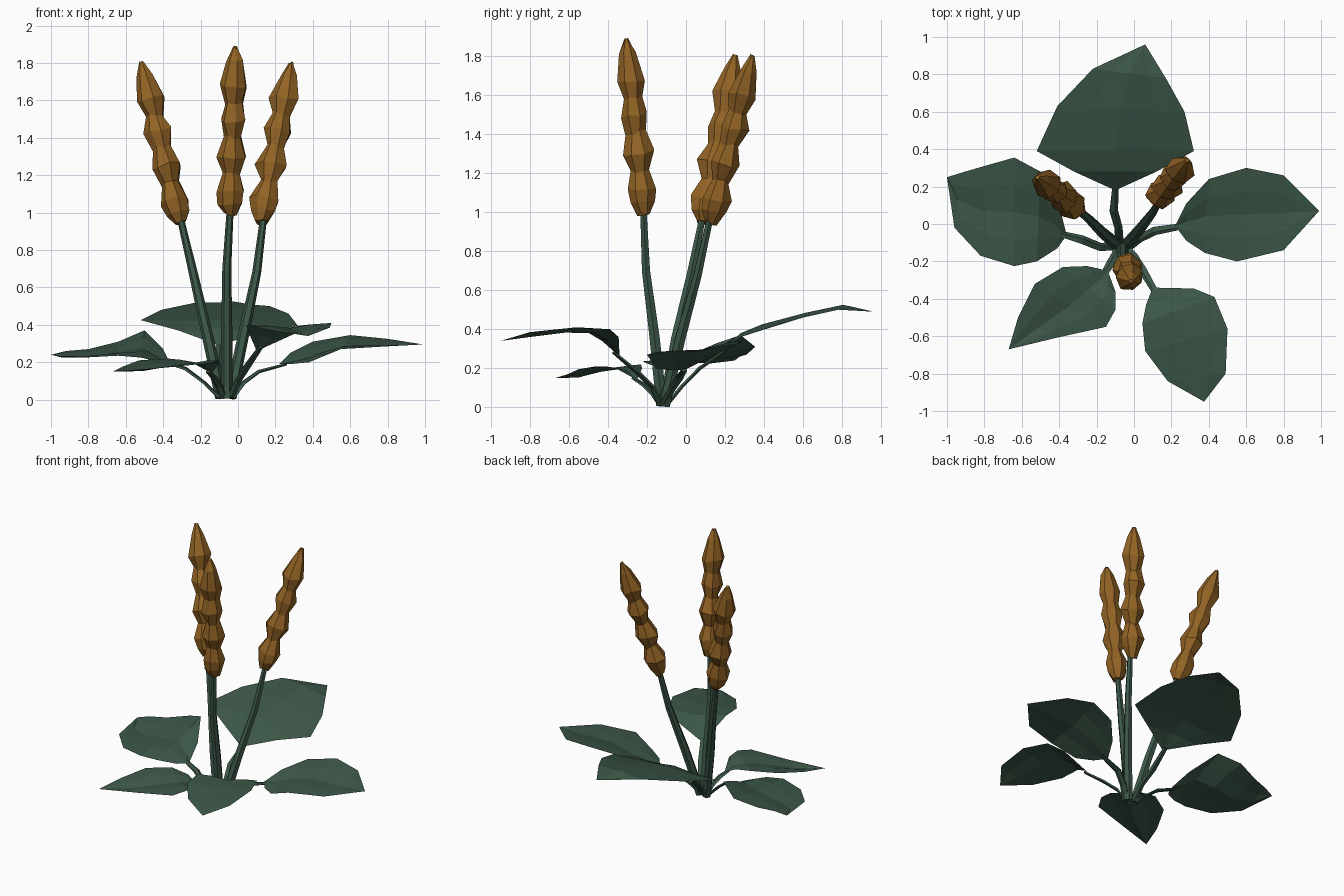
import bpy, math, random
from mathutils import Vector

random.seed(4)


def material(name, rgb):
    m = bpy.data.materials.new(name)
    m.diffuse_color = (*rgb, 1)
    return m


GREEN = material("leaf green", (0.045, 0.095, 0.064))
OCHRE = material("flower ochre", (0.29, 0.125, 0.018))


def make(name, verts, faces, mat):
    me = bpy.data.meshes.new(name)
    me.from_pydata([tuple(v) for v in verts], [], faces)
    me.materials.append(mat)
    ob = bpy.data.objects.new(name, me)
    bpy.context.collection.objects.link(ob)
    return ob


def tube(name, path, widths, mat, sides=6, flat=1.0, jitter=0.0):
    """Faceted tube along a path; flat < 1 squashes it vertically."""
    pts = [Vector(p) for p in path]
    verts, faces = [], []
    for i, p in enumerate(pts):
        t = (pts[min(i + 1, len(pts) - 1)] - pts[max(i - 1, 0)]).normalized()
        ref = Vector((0, 0, 1)) if abs(t.z) < 0.9 else Vector((0, 1, 0))
        u = t.cross(ref).normalized()
        v = u.cross(t)
        for k in range(sides):
            a = 2 * math.pi * k / sides
            r = widths[i] * (1 + random.uniform(-jitter, jitter))
            q = p + r * (math.cos(a) * u + flat * math.sin(a) * v)
            q += t * random.uniform(-jitter, jitter) * 0.1
            q.z = max(q.z, 0)
            verts.append(q)
    for i in range(len(pts) - 1):
        for k in range(sides):
            a, b = i * sides + k, i * sides + (k + 1) % sides
            faces.append((a, b, b + sides, a + sides))
    faces.append(tuple(reversed(range(sides))))
    faces.append(tuple(range(len(verts) - sides, len(verts))))
    return make(name, verts, faces, mat)


# leaf blade: two edge rails with a sagging midrib between base and tip
def leaf(name, base, left, right, tip, sag=0.02):
    base, tip = Vector(base), Vector(tip)
    verts, faces = [base], []
    for l, r in zip(left, right):
        l, r = Vector(l), Vector(r)
        mid = (l + r) / 2 - Vector((0, 0, sag))
        verts += [l, (l + mid) / 2 + Vector((0, 0, sag * 0.3)), mid,
                  (r + mid) / 2 + Vector((0, 0, sag * 0.3)), r]
    n = len(left)
    verts.append(tip)
    end = len(verts) - 1
    for k in range(4):
        faces.append((0, 2 + k, 1 + k))
        for i in range(n - 1):
            a = 1 + i * 5 + k
            faces.append((a, a + 1, a + 6, a + 5))
        a = 1 + (n - 1) * 5 + k
        faces.append((a, a + 1, end))
    make(name, verts, faces, GREEN)


# leaves: base, left edge, right edge, tip
leaf("back_leaf", (-0.1, 0.18, 0.29),
     [(-0.32, 0.28, 0.37), (-0.52, 0.39, 0.425), (-0.41, 0.63, 0.48), (-0.22, 0.83, 0.52)],
     [(0.12, 0.28, 0.36), (0.32, 0.39, 0.395), (0.27, 0.6, 0.46), (0.17, 0.78, 0.50)],
     (0.06, 0.96, 0.49), -0.015)
leaf("left_leaf", (-0.36, -0.06, 0.19),
     [(-0.41, -0.13, 0.20), (-0.52, -0.2, 0.225), (-0.64, -0.225, 0.235),
      (-0.82, -0.17, 0.225), (-0.96, -0.02, 0.23)],
     [(-0.40, 0.10, 0.27), (-0.50, 0.28, 0.37), (-0.64, 0.355, 0.31),
      (-0.80, 0.31, 0.27), (-0.92, 0.275, 0.26)],
     (-1.0, 0.25, 0.24))
leaf("right_leaf", (0.22, -0.01, 0.19),
     [(0.28, 0.11, 0.25), (0.40, 0.24, 0.31), (0.60, 0.30, 0.345), (0.80, 0.26, 0.325)],
     [(0.28, -0.09, 0.19), (0.38, -0.155, 0.20), (0.55, -0.2, 0.27), (0.80, -0.14, 0.285)],
     (0.99, 0.07, 0.295))
leaf("front_left_leaf", (-0.14, -0.25, 0.14),
     [(-0.25, -0.225, 0.20), (-0.38, -0.23, 0.22), (-0.53, -0.32, 0.21), (-0.62, -0.5, 0.175)],
     [(-0.10, -0.36, 0.20), (-0.10, -0.46, 0.21), (-0.15, -0.55, 0.195), (-0.40, -0.605, 0.17)],
     (-0.67, -0.67, 0.15))
leaf("front_right_leaf", (0.10, -0.34, 0.26),
     [(0.32, -0.345, 0.36), (0.43, -0.39, 0.40), (0.50, -0.56, 0.41), (0.49, -0.8, 0.385)],
     [(0.065, -0.43, 0.34), (0.045, -0.53, 0.40), (0.06, -0.68, 0.395), (0.18, -0.84, 0.37)],
     (0.375, -0.95, 0.34))

# leaf stalks, from the crown to each blade
STALKS = {
    "back": [(-0.08, -0.10, 0.01), (-0.085, -0.02, 0.11), (-0.11, 0.07, 0.20), (-0.1, 0.21, 0.295)],
    "left": [(-0.10, -0.12, 0.01), (-0.18, -0.125, 0.09), (-0.28, -0.085, 0.165), (-0.39, -0.055, 0.2)],
    "right": [(-0.03, -0.12, 0.01), (0.03, -0.075, 0.09), (0.11, -0.035, 0.15), (0.26, -0.01, 0.19)],
    "front_left": [(-0.08, -0.13, 0.01), (-0.10, -0.17, 0.07), (-0.125, -0.215, 0.115), (-0.16, -0.27, 0.15)],
    "front_right": [(-0.04, -0.13, 0.01), (0.0, -0.17, 0.1), (0.05, -0.25, 0.18), (0.12, -0.37, 0.28)],
}
for side, path in STALKS.items():
    tube(side + "_leaf_stalk", path, [0.025, 0.024, 0.025, 0.018], GREEN, 5, 0.4)

# flower stems and spikes: stem path, spike bottom, spike tip
FLOWERS = {
    "left": ([(-0.09, -0.11, 0.01), (-0.165, -0.05, 0.35), (-0.24, 0.025, 0.68), (-0.315, 0.09, 1.0)],
             (-0.305, 0.085, 0.94), (-0.515, 0.25, 1.8)),
    "right": ([(-0.04, -0.11, 0.01), (0.03, -0.03, 0.35), (0.10, 0.06, 0.68), (0.14, 0.13, 1.0)],
              (0.125, 0.125, 0.95), (0.285, 0.34, 1.8)),
    "front": ([(-0.06, -0.125, 0.01), (-0.06, -0.16, 0.35), (-0.06, -0.205, 0.7), (-0.04, -0.22, 1.05)],
              (-0.04, -0.215, 0.99), (-0.015, -0.305, 1.88)),
}
# spike profile: position along the axis, radius (four stacked buds)
PROFILE = [(0, 0.033), (0.07, 0.064), (0.14, 0.08), (0.25, 0.047), (0.35, 0.083),
           (0.47, 0.05), (0.57, 0.073), (0.67, 0.05), (0.77, 0.077), (0.92, 0.043), (1, 0.012)]
for side, (stem, low, top) in FLOWERS.items():
    tube(side + "_flower_stem", stem, [0.032, 0.03, 0.024, 0.018], GREEN)
    low, top = Vector(low), Vector(top)
    tube(side + "_flower_spike", [low.lerp(top, t) for t, _ in PROFILE],
         [r for _, r in PROFILE], OCHRE, 7, 1.0, 0.12)
